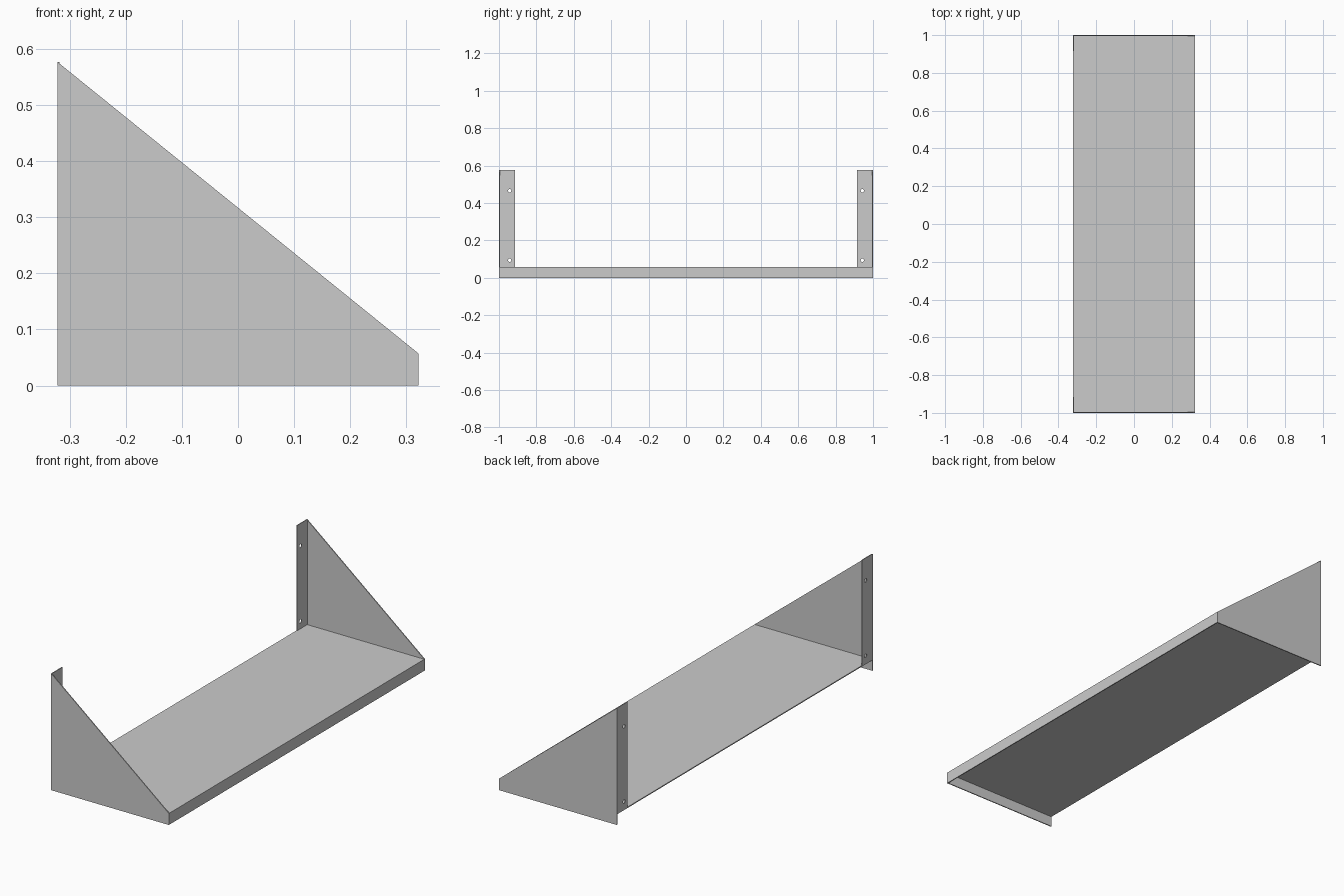
import bpy, bmesh
from math import cos, sin, pi
from mathutils import Matrix, Vector

if "Cube" in bpy.data.objects:
    bpy.data.objects.remove(bpy.data.objects["Cube"])

T = 0.005            # sheet thickness
X = 0.322            # half depth
LIP, TOP = 0.057, 0.577


def plate(name, loops, thick, u, v, centre):
    """Extrude a flat outline (first loop) with holes (other loops) along u x v."""
    cu = bpy.data.curves.new(name, 'CURVE')
    cu.dimensions = '2D'
    cu.fill_mode = 'BOTH'
    cu.extrude = thick / 2
    for loop in loops:
        sp = cu.splines.new('POLY')
        sp.points.add(len(loop) - 1)
        for p, (a, b) in zip(sp.points, loop):
            p.co = (a, b, 0, 1)
        sp.use_cyclic_u = True
    tmp = bpy.data.objects.new(name + "_outline", cu)
    bpy.context.collection.objects.link(tmp)
    bpy.context.view_layer.update()
    dg = bpy.context.evaluated_depsgraph_get()
    me = bpy.data.meshes.new_from_object(tmp.evaluated_get(dg))
    bpy.data.objects.remove(tmp)
    u, v = Vector(u), Vector(v)
    m = Matrix((u, v, u.cross(v))).transposed().to_4x4()
    m.translation = centre
    bm = bmesh.new()
    bm.from_mesh(me)
    bmesh.ops.remove_doubles(bm, verts=bm.verts, dist=1e-5)
    bm.transform(m)
    bmesh.ops.recalc_face_normals(bm, faces=bm.faces)
    for f in bm.faces:
        f.smooth = False
    bm.to_mesh(me)
    bm.free()
    me.name = name
    ob = bpy.data.objects.new(name, me)
    bpy.context.collection.objects.link(ob)
    return ob


def circle(a, b, r, n=24):
    return [(a + r * cos(2 * pi * i / n), b + r * sin(2 * pi * i / n)) for i in range(n)]


AX, AY, AZ = (1, 0, 0), (0, 1, 0), (0, 0, 1)

# Shelf plate with folded front lip
shelf = [(-X, LIP), (-X, LIP - T), (X - T, LIP - T), (X - T, 0), (X, 0), (X, LIP)]
plate("shelf", [shelf], 2 - 2 * T, AX, AZ, (0, 0, 0))

side = [(-X, 0), (X, 0), (X, LIP), (-X, TOP)]
for s, end in ((-1, "left"), (1, "right")):
    # Tapered side panel
    plate(end + "_side_panel", [side], T, AX, AZ, (0, s * (1 - T / 2), 0))
    # Wall flange with two screw holes
    o, i = s * (1 - T), s * 0.915
    flange = [(o, LIP), (i, LIP), (i, TOP), (o, TOP)]
    holes = [circle(s * 0.943, z, 0.009) for z in (0.094, 0.466)]
    plate(end + "_wall_flange", [flange] + holes, 0.004, AY, AZ, (-X + 0.002, 0, 0))
